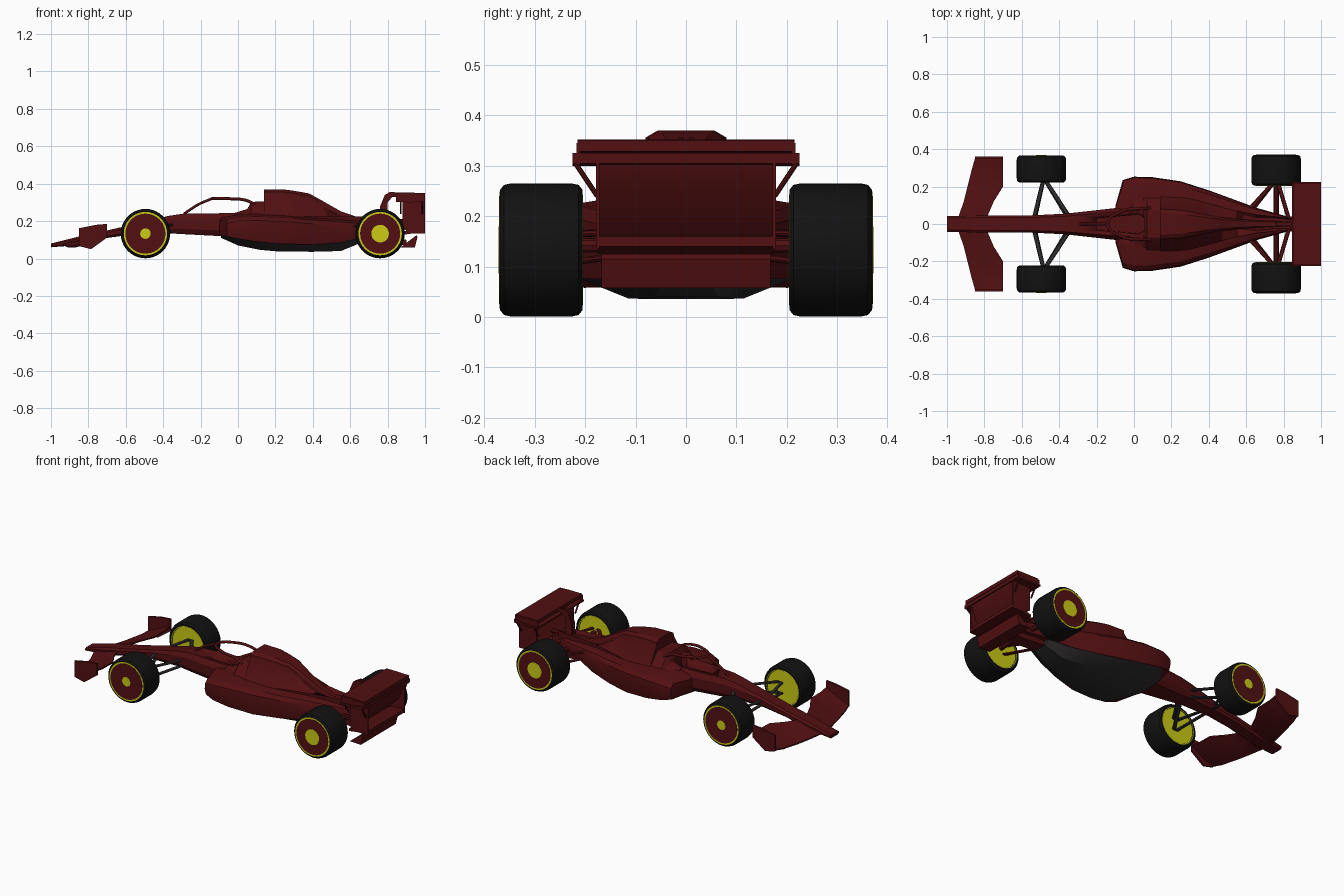
import bpy, bmesh, math
from mathutils import Vector, Matrix

if "Cube" in bpy.data.objects:
    bpy.data.objects.remove(bpy.data.objects["Cube"])


def mat(name, r, g, b):
    m = bpy.data.materials.new(name)
    m.diffuse_color = (r, g, b, 1)
    m.use_nodes = True
    m.node_tree.nodes["Principled BSDF"].inputs["Base Color"].default_value = m.diffuse_color
    return m


RED = mat("dark_red", 0.085, 0.005, 0.006)
CARBON = mat("carbon", 0.03, 0.027, 0.028)
RUBBER = mat("rubber", 0.006, 0.006, 0.006)
YELLOW = mat("yellow", 0.6, 0.6, 0.008)


def finish(name, bm, m, mirror=False):
    bmesh.ops.recalc_face_normals(bm, faces=bm.faces)
    me = bpy.data.meshes.new(name)
    bm.to_mesh(me)
    bm.free()
    ob = bpy.data.objects.new(name, me)
    bpy.context.collection.objects.link(ob)
    if m:
        me.materials.append(m)
    if mirror:
        mod = ob.modifiers.new("mirror", 'MIRROR')
        mod.use_axis = (False, True, False)
        mod.use_mirror_merge = False
    return ob


def loft(name, rings, m, mirror=False):
    """Skin closed rings of 3D points and cap both ends."""
    bm = bmesh.new()
    vs = [[bm.verts.new(p) for p in ring] for ring in rings]
    n = len(vs[0])
    for a, b in zip(vs, vs[1:]):
        for i in range(n):
            j = (i + 1) % n
            bm.faces.new((a[i], a[j], b[j], b[i]))
    bm.faces.new(vs[0])
    bm.faces.new(vs[-1])
    return finish(name, bm, m, mirror)


def body_ring(x, half):
    """Half profile from bottom to top, mirrored to a full ring."""
    return [(x, y, z) for y, z in half] + [(x, -y, z) for y, z in reversed(half)]


def plate(name, pts, y0, y1, m, mirror=False):
    """Side profile (x, z) extruded between two y values."""
    return loft(name, [[(x, y, z) for x, z in pts] for y in (y0, y1)], m, mirror)


def bar(name, p, q, r, m, flat=1.0):
    p, q = Vector(p), Vector(q)
    d = q - p
    bm = bmesh.new()
    bmesh.ops.create_cone(bm, cap_ends=True, segments=8, radius1=r, radius2=r, depth=d.length,
                          matrix=Matrix.Translation((p + q) / 2) @ Matrix.Diagonal((1, 1, 1, 1))
                          @ d.to_track_quat('Z', 'Y').to_matrix().to_4x4())
    mid = (p.z + q.z) / 2
    if flat != 1:
        for v in bm.verts:
            t = (v.co - p).dot(d) / d.length_squared
            c = p.z + d.z * t
            v.co.z = c + (v.co.z - c) * flat
    return finish(name, bm, m, True)


def lathe(name, prof, cx, cz, m):
    """Revolve (radius, y) pairs about a wheel axle."""
    n = 40
    bm = bmesh.new()
    rows = [[bm.verts.new((cx + r * math.cos(2 * math.pi * k / n), y,
                           cz + r * math.sin(2 * math.pi * k / n))) for k in range(n)]
            for r, y in prof]
    for a, b in zip(rows, rows[1:]):
        for i in range(n):
            j = (i + 1) % n
            bm.faces.new((a[i], a[j], b[j], b[i]))
    bm.faces.new(rows[0])
    bm.faces.new(rows[-1])
    return finish(name, bm, m, True)


# wheels
for tag, cx, y0, y1, hub in (("front", -0.495, 0.222, 0.365, 0.028), ("rear", 0.76, 0.205, 0.369, 0.047)):
    cz = 0.133
    lathe(tag + "_tyre", [(0.1, y0 + .02), (0.105, y0), (0.119, y0), (0.129, y0 + .008), (0.132, y0 + .022),
                          (0.132, y1 - .022), (0.129, y1 - .008), (0.119, y1), (0.1, y1)], cx, cz, RUBBER)
    lathe(tag + "_inner_ring", [(0.106, y0 + .002), (0.106, y0 - .001), (0.11, y0 - .001), (0.11, y0 + .002)],
          cx, cz, YELLOW)
    lathe(tag + "_rim_ring", [(0.116, y1 - .005), (0.116, y1 + .001)], cx, cz, YELLOW)
    lathe(tag + "_wheel_cover", [(0.107, y1 - .005), (0.107, y1 + .002)], cx, cz, RED)
    lathe(tag + "_hub_cap", [(hub, y1 - .005), (hub, y1 + .003)], cx, cz, YELLOW)

# nose and chassis: x, half width, bottom, top
chassis = loft("chassis", [body_ring(x, [(w * .75, b), (w, b + (t - b) * .25), (w, b + (t - b) * .75), (w * .75, t)])
                           for x, w, b, t in ((-1, .042, .06, .08), (-.85, .045, .072, .118), (-.7, .046, .11, .15),
                                              (-.55, .046, .13, .185), (-.37, .055, .135, .228),
                                              (-.29, .064, .13, .24), (-.1, .085, .12, .242), (.1, .1, .12, .245))], RED)

# side pods: x, half width, bottom, shoulder height
POD = ((-.1, .095, .125, .205), (-.06, .235, .118, .212), (0, .253, .105, .225), (.1, .25, .09, .228),
       (.25, .228, .077, .222), (.4, .18, .075, .21), (.55, .125, .085, .2), (.66, .085, .112, .19), (.82, .04, .125, .185))
pods = loft("side_pods", [body_ring(x, [(w * .95, b), (w, b + (s - b) * .4), (w * .98, s - .025), (w * .88, s - .004),
                                        (w * .5, s + .012)]) for x, w, b, s in POD], RED)

# underfloor
loft("floor", [body_ring(x, [(w * .5, b), (w * .95, t), (w * .8, t + .012)])
               for x, w, b, t in ((-.09, .12, .11, .122), (0, .248, .07, .106), (.12, .246, .046, .088),
                                  (.22, .23, .037, .079), (.4, .178, .036, .076), (.55, .123, .04, .086),
                                  (.66, .083, .085, .112))], CARBON)

# engine cover and head surround: x, base half width, top half width, top
loft("engine_cover", [body_ring(x, [(wb, .17), (wb, .225), (w * 1.05, t - .035), (w, t - .014), (w * .7, t)])
                      for x, wb, w, t in ((.14, .15, .08, .37), (.24, .145, .075, .37), (.3, .135, .066, .362),
                                          (.38, .115, .05, .348), (.47, .09, .035, .298), (.55, .07, .026, .252),
                                          (.65, .05, .02, .218), (.84, .03, .015, .2))], RED)
loft("head_surround", [body_ring(x, [(wb, .17), (wb, .23), (w, t - .012), (w * .8, t)])
                       for x, wb, w, t in ((-.02, .14, .098, .243), (.05, .145, .095, .265), (.07, .145, .09, .303),
                                           (.16, .145, .09, .305))], RED)

# cockpit opening, cut from chassis, pods and surround
cutter = loft("cockpit_cutter", [[(x, y * k, z) for x, y in ((-.2, -.035), (.03, -.06), (.055, -.04), (.055, .04),
                                                             (.03, .06), (-.2, .035))]
                                 for z, k in ((.16, .85), (.4, 1))], None)
cutter.hide_render = True
cutter.hide_viewport = False
cutter.display_type = 'WIRE'
for ob in (chassis, pods, bpy.data.objects["head_surround"]):
    mod = ob.modifiers.new("opening", 'BOOLEAN')
    mod.operation = 'DIFFERENCE'
    mod.object = cutter


# halo bars above the cockpit
def tube(name, pts, r):
    cu = bpy.data.curves.new(name, 'CURVE')
    cu.dimensions = '3D'
    cu.bevel_depth = r
    cu.bevel_resolution = 2
    cu.use_fill_caps = True
    cu.resolution_u = 6
    sp = cu.splines.new('BEZIER')
    sp.bezier_points.add(len(pts) - 1)
    for bp, p in zip(sp.bezier_points, pts):
        bp.co = p
        bp.handle_left_type = bp.handle_right_type = 'AUTO'
    cu.materials.append(RED)
    bpy.context.collection.objects.link(bpy.data.objects.new(name, cu))


tube("halo_hoop", [(.09, -.085, .29), (.04, -.082, .312), (-.06, -.07, .32), (-.14, 0, .32),
                   (-.06, .07, .32), (.04, .082, .312), (.09, .085, .29)], .008)
tube("halo_pillar", [(-.29, 0, .238), (-.21, 0, .29), (-.14, 0, .32)], .007)

# front wing: y, leading x/z, trailing x/z
loft("front_wing", [[(xl, y, zl), (xl, y, zl + .008), ((xl + xt) / 2, y, (zl + zt) / 2 + .004),
                     (xt, y, zt + .008), (xt, y, zt), ((xl + xt) / 2, y, (zl + zt) / 2 - .012)]
                    for y, xl, zl, xt, zt in ((0, -.95, .07, -.78, .112), (.05, -.935, .07, -.78, .112),
                                              (.12, -.91, .06, -.75, .12), (.2, -.89, .058, -.7, .128),
                                              (.3, -.865, .06, -.7, .13), (.352, -.85, .068, -.7, .14))], RED, True)
plate("front_wing_endplate", [(-.85, .066), (-.785, .05), (-.7, .112), (-.7, .185), (-.76, .18), (-.85, .162)],
      .348, .36, RED, True)

# suspension
for i, (xi, yi, zi, xo, zo) in enumerate(((-.535, .03, .165, -.485, .165), (-.35, .045, .18, -.475, .165),
                                          (-.53, .03, .14, -.485, .1), (-.36, .045, .14, -.475, .1))):
    bar(f"front_arm_{i}", (xi, yi, zi), (xo, .235, zo), .011, CARBON, .6)
for i, (xi, yi, zi, xo, zo) in enumerate(((.6, .06, .175, .745, .165), (.62, .06, .13, .745, .11),
                                          (.83, .02, .17, .77, .165))):
    bar(f"rear_arm_{i}", (xi, yi, zi), (xo, .22, zo), .011, RED, .6)
bar("drive_shaft", (.76, 0, .142), (.76, .22, .142), .014, RED)

# rear wing
plate("rear_wing_main", [(.845, .303), (.845, .313), (.92, .312), (1, .325), (1, .305), (.92, .3)], -.225, .225, RED)
plate("rear_wing_flap", [(.85, .33), (.85, .352), (.93, .352), (1, .35), (1, .328), (.93, .325)], -.215, .215, RED)
plate("rear_wing_lower_panel", [(.9, .165), (.91, .16), (.965, .22), (.995, .303), (.985, .303), (.95, .23)],
      -.175, .175, RED)
plate("rear_wing_side", [(.88, .16), (.93, .135), (1, .135), (1, .305), (.88, .305)], .172, .179, RED, True)
plate("rear_wing_tip", [(.845, .303), (1, .303), (1, .345), (.845, .345)], .21, .217, RED, True)
for x in (.87, .985):
    bar("rear_wing_strut", (x, .176, .24), (x, .22, .306), .005, RED)
plate("beam_wing", [(.87, .125), (.87, .14), (.93, .158), (1, .16), (1, .14), (.94, .135)], -.175, .175, RED)

# swan neck pylon and tail
plate("wing_pylon", [(.755, .18), (.76, .28), (.785, .34), (.815, .357), (.87, .35), (.87, .33), (.825, .33),
                     (.8, .3), (.8, .18)], .006, .016, RED, True)
plate("gearbox_tail", [(.7, .12), (.88, .135), (.88, .19), (.7, .205)], -.032, .032, RED)
bar("exhaust", (.84, .0, .197), (.9, .0, .197), .013, RED)

# diffuser
plate("diffuser", [(.87, .06), (.955, .125), (.96, .115), (.945, .058)], -.168, .168, RED)
plate("diffuser_mount", [(.64, .09), (.9, .07), (.9, .1), (.64, .125)], -.04, .04, RED)

# smooth shading with sharp edges kept
bpy.ops.object.select_all(action='DESELECT')
for ob in bpy.data.objects:
    if ob.type == 'MESH':
        ob.select_set(True)
        bpy.context.view_layer.objects.active = ob
bpy.ops.object.shade_smooth_by_angle(angle=math.radians(28))
